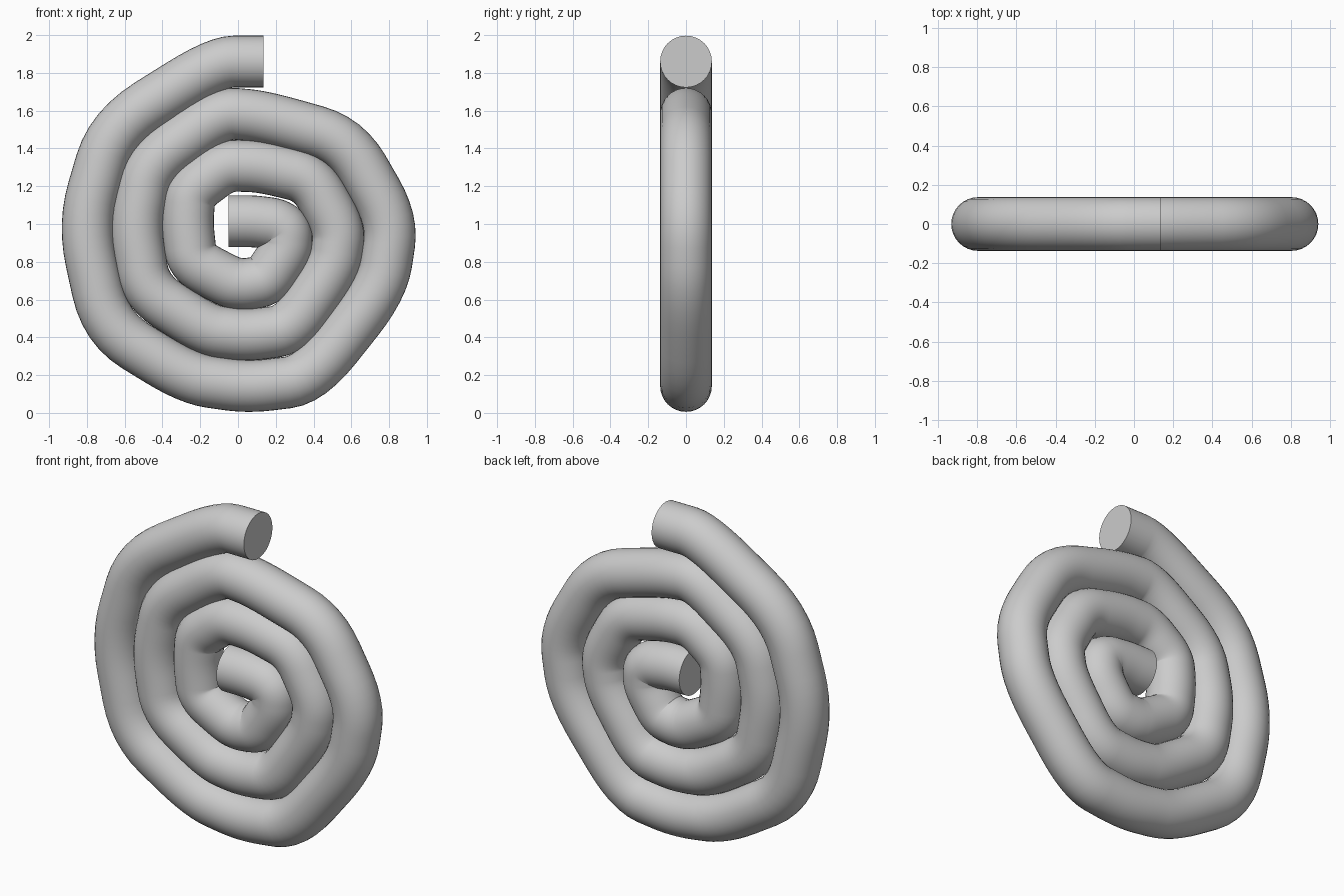
import bpy, bmesh, math
from mathutils import Vector

if "Cube" in bpy.data.objects:
    bpy.data.objects.remove(bpy.data.objects["Cube"])

R = 0.137      # tube radius
SIDES = 32

# centreline corners (x, z), from the outer end to the inner end
path = [(.135, 1.86), (-.11, 1.86), (-.67, 1.51), (-.82, 1.0), (-.70, .45),
        (-.26, .18), (.05, .135), (.38, .175), (.765, .66), (.82, 1.02), (.575, 1.445),
        (.13, 1.57), (-.09, 1.59), (-.475, 1.315), (-.545, .99), (-.49, .645),
        (-.16, .435), (.05, .41), (.28, .44), (.51, .775), (.54, .97), (.39, 1.24),
        (.12, 1.305), (-.07, 1.31), (-.255, 1.17), (-.268, 1.0), (-.245, .80),
        (-.04, .69), (.04, .68), (.15, .70), (.255, .86), (.258, .96), (.20, 1.0),
        (.08, 1.015), (-.05, 1.015)]
pts = [Vector((x, 0, z)) for x, z in path]


def rounded(p, cut=0.36, steps=6):
    """Replace each inner corner with a short quadratic curve."""
    out = [p[0]]
    for a, b, c in zip(p, p[1:], p[2:]):
        s, e = b.lerp(a, cut), b.lerp(c, cut)
        for i in range(steps + 1):
            t = i / steps
            out.append(s.lerp(b, t).lerp(b.lerp(e, t), t))
    return out + [p[-1]]


# sweep a circle along the path
line = rounded(pts)
bm = bmesh.new()
rings = []
for i, p in enumerate(line):
    d = (line[min(i + 1, len(line) - 1)] - line[max(i - 1, 0)]).normalized()
    if i in (0, len(line) - 1):
        d = Vector((-1, 0, 0))
    side = Vector((-d.z, 0, d.x))
    rings.append([bm.verts.new(p + R * (math.cos(a) * side + math.sin(a) * Vector((0, 1, 0))))
                  for a in (2 * math.pi * k / SIDES for k in range(SIDES))])
for r0, r1 in zip(rings, rings[1:]):
    for k in range(SIDES):
        j = (k + 1) % SIDES
        bm.faces.new((r0[k], r0[j], r1[j], r1[k]))
# flat end caps
bm.faces.new(rings[0])
bm.faces.new(rings[-1])
bmesh.ops.recalc_face_normals(bm, faces=bm.faces)

mesh = bpy.data.meshes.new("spiral_tube")
bm.to_mesh(mesh)
bm.free()
tube = bpy.data.objects.new("spiral_tube", mesh)
bpy.context.collection.objects.link(tube)
bpy.context.view_layer.objects.active = tube
tube.select_set(True)
bpy.ops.object.shade_smooth_by_angle(angle=math.radians(50))
